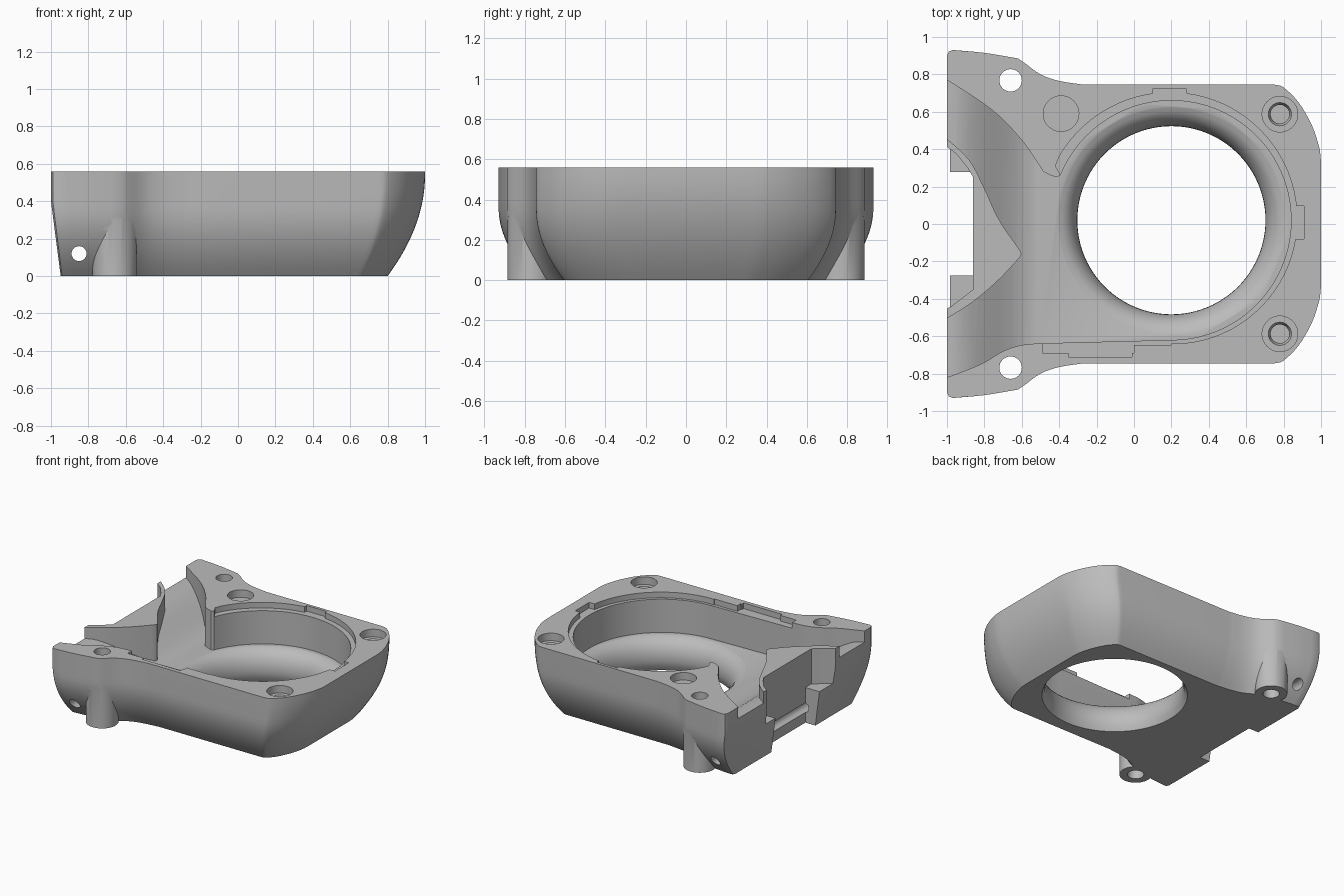
import bpy, bmesh, math
from mathutils import Vector

if "Cube" in bpy.data.objects:
    bpy.data.objects.remove(bpy.data.objects["Cube"], do_unlink=True)

H = 0.56                 # overall height
CX, CY = 0.2, 0.02       # centre of the round chamber
FLOOR = 0.25

grey = bpy.data.materials.new("light grey plastic")
grey.use_nodes = True
grey.diffuse_color = (0.5, 0.5, 0.5, 1)
grey.node_tree.nodes["Principled BSDF"].inputs["Base Color"].default_value = (0.5, 0.5, 0.5, 1)


def loft(name, rings, closed=False):
    """Skin a stack of equal rings; cap the ends unless the stack is closed."""
    bm = bmesh.new()
    vs = [[bm.verts.new(p) for p in r] for r in rings]
    n = len(rings[0])
    for a, b in zip(vs, vs[1:]):
        for i in range(n):
            j = (i + 1) % n
            bm.faces.new((a[i], a[j], b[j], b[i]))
    bm.faces.new(vs[0][::-1])
    bm.faces.new(vs[-1])
    bmesh.ops.recalc_face_normals(bm, faces=bm.faces)
    me = bpy.data.meshes.new(name)
    bm.to_mesh(me)
    bm.free()
    me.materials.append(grey)
    ob = bpy.data.objects.new(name, me)
    bpy.context.collection.objects.link(ob)
    return ob


def prism(name, pts, z0, z1):
    return loft(name, [[(x, y, z) for x, y in pts] for z in (z0, z1)])


def box(name, x0, x1, y0, y1, z0, z1):
    return prism(name, [(x0, y0), (x1, y0), (x1, y1), (x0, y1)], z0, z1)


def arc(cx, cy, r, a0=0, a1=360, n=64, r1=None):
    """Arc points; the radius may grow from r to r1."""
    r1 = r if r1 is None else r1
    out = []
    for i in range(n):
        t = i / n if a1 - a0 == 360 else i / (n - 1)
        a, rr = math.radians(a0 + (a1 - a0) * t), r + (r1 - r) * t
        out.append((cx + rr * math.cos(a), cy + rr * math.sin(a)))
    return out


def lathe(name, cx, cy, profile, n=64):
    return loft(name, [[(x, y, z) for x, y in arc(cx, cy, r, n=n)] for r, z in profile])


def smooth(pts, n=5):
    """Smooth curve through the points."""
    p = [Vector(q) for q in pts]
    p = [2 * p[0] - p[1]] + p + [2 * p[-1] - p[-2]]
    out = []
    for a, b, c, d in zip(p, p[1:], p[2:], p[3:]):
        for i in range(n):
            t = i / n
            q = 0.5 * (2 * b + (c - a) * t + (2 * a - 5 * b + 4 * c - d) * t * t
                       + (3 * b - a - 3 * c + d) * t ** 3)
            out.append(tuple(q))
    return out + [tuple(p[-2])]


def boolean(target, tool, op="DIFFERENCE"):
    m = target.modifiers.new("cut", "BOOLEAN")
    m.operation, m.solver, m.object = op, "EXACT", tool
    tool.hide_render = True
    bpy.context.view_layer.objects.active = target
    bpy.ops.object.modifier_apply(modifier=m.name)
    bpy.data.objects.remove(tool, do_unlink=True)


# Outer shell: plan outline, drawn in towards the base
half = [(-1, 0.90), (-0.99, 0.922)]
half += smooth([(-0.97, 0.93), (-0.8, 0.915), (-0.62, 0.885)], 3)
half += smooth([(-0.59, 0.865), (-0.5, 0.80), (-0.4, 0.765), (-0.27, 0.745)], 4)
half += smooth([(0.75, 0.745), (0.8, 0.73), (0.88, 0.65), (0.95, 0.53), (0.99, 0.41), (1, 0.33)], 4)
outline = half + [(x, -y) for x, y in reversed(half)]


def tuck(x, y, z):
    side = max(0, (0.36 - z) / 0.36) ** 2 * 0.14
    end = max(0, (0.54 - z) / 0.54) ** 2 * 0.2
    nx = x
    if x > 0.4:
        nx = x - end * (x - 0.4) / 0.6
    elif x < -0.8:
        nx = x + max(0, 0.4 - z) * 0.13 * (-0.8 - x) / 0.2
    return nx, y * (1 - side / 0.745), z


levels = [H * i / 16 for i in range(17)]
housing = loft("housing", [[tuck(x, y, z) for x, y in outline] for z in levels])

# Screw bosses at the open end
for s in (1, -1):
    boolean(housing, lathe("boss", -0.66, s * 0.768, [(0.118, 0), (0.118, 0.45)], 48), "UNION")

# Chamber with two outlet channels around a pointed divider
plan = arc(CX, CY, 0.64, -90, 158, 56)
plan += [(-0.415, 0.25), (-0.44, 0.258), (-0.485, 0.28)]
plan += smooth([(-0.51, 0.32), (-0.61, 0.46), (-0.76, 0.61), (-1.0, 0.77), (-1.1, 0.82)])
plan += smooth([(-1.1, 0.53), (-1.0, 0.455), (-0.88, 0.34), (-0.8, 0.19), (-0.72, 0.02), (-0.61, -0.14)])
plan += [(-0.602, -0.16)]
plan += smooth([(-0.61, -0.178), (-0.72, -0.295), (-0.86, -0.415), (-1.0, -0.505), (-1.1, -0.56)])
plan += smooth([(-1.1, -0.855), (-1.0, -0.82), (-0.82, -0.75), (-0.7, -0.68), (-0.6, -0.647), (-0.5, -0.638)])
cavity = prism("cavity", plan, 0.1, 0.8)


def floor_z(x):
    t = min(1, max(0, (-0.52 - x) / 0.46))
    return FLOOR + 0.22 * t * t * (3 - 2 * t)


xs = [1.2] + [-0.5 - 0.03 * i for i in range(18)] + [-1.2]
ramp = [(x, floor_z(x)) for x in xs] + [(-1.2, 0.7), (1.2, 0.7)]
boolean(cavity, loft("ramp", [[(x, y, z) for x, z in ramp] for y in (-1.2, 1.2)]), "INTERSECT")
boolean(housing, cavity)

# Rounded inlet through the base
mouth = [(0.53, -0.05), (0.53, 0), (0.51, 0.04), (0.503, 0.08)]
mouth += [(0.623 - 0.12 * math.cos(a), 0.09 + 0.16 * math.sin(a))
          for a in (math.radians(10 * i) for i in range(1, 9))]
mouth += [(0.61, 0.251), (0.61, 0.3)]
boolean(housing, lathe("inlet", CX, CY, mouth, 96))

# Shallow rebate and locating slots around the rim
Z = 0.515
rebate = arc(CX, CY, 0.66, -92, 150, 56, 0.69) + [(-0.42, 0.31), (-0.3, 0.1), (CX, CY)]
boolean(housing, prism("rebate", rebate, Z, 0.7))
for slot in ((0.1, 0.28, 0.5, 0.722), (0.7, 0.91, -0.08, 0.095),
             (-0.49, 0.2, -0.647, -0.55), (-0.49, 0.0, -0.69, -0.55), (-0.35, -0.01, -0.712, -0.55)):
    boolean(housing, box("slot", *slot, Z, 0.7))

# Notch in the divider, narrower below so that two ledges remain
notch = [(-0.86, -0.35), (-0.86, 0.25), (-0.89, 0.3), (-0.95, 0.375), (-1.1, 0.485),
         (-1.1, -0.515), (-0.97, -0.435)]
boolean(housing, prism("notch", notch, 0.28, 0.8))
boolean(housing, box("lower_notch", -1.2, -0.86, -0.275, 0.278, -0.1, 0.4))

# Screw holes, recesses and the cross pin hole
for s in (1, -1):
    boolean(housing, lathe("through_hole", -0.66, s * 0.768, [(0.06, -0.1), (0.06, 0.8)], 32))
    boolean(housing, lathe("counterbore", 0.78, s * 0.587,
                           [(0.05, 0.25), (0.05, 0.47), (0.062, 0.5), (0.095, 0.5), (0.095, 0.7)], 40))
boolean(housing, lathe("recess", -0.39, 0.59, [(0.095, 0.5), (0.095, 0.7)], 40))
pin = arc(-0.85, 0.12, 0.04, n=24)
boolean(housing, loft("pin_hole", [[(x, y, z) for x, z in pin] for y in (-1.2, 1.2)]))

# Smooth shading with crisp edges
bpy.ops.object.select_all(action="DESELECT")
housing.select_set(True)
bpy.context.view_layer.objects.active = housing
bpy.ops.object.shade_smooth_by_angle(angle=math.radians(30))
